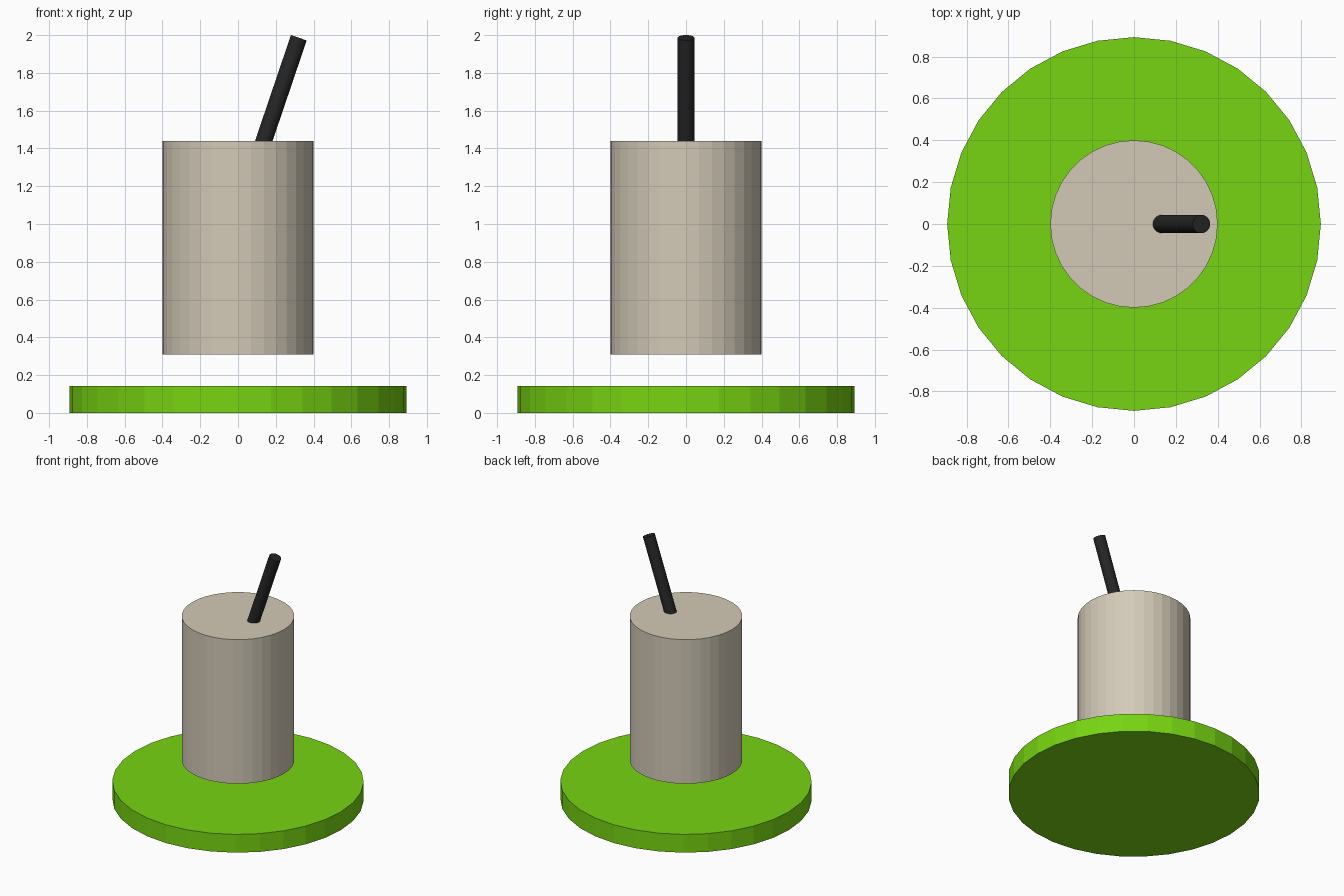
import bpy
from mathutils import Vector

if "Cube" in bpy.data.objects:
    bpy.data.objects.remove(bpy.data.objects["Cube"])


def material(name, rgb):
    m = bpy.data.materials.new(name)
    m.diffuse_color = (*rgb, 1.0)
    m.use_nodes = True
    m.node_tree.nodes["Principled BSDF"].inputs["Base Color"].default_value = m.diffuse_color
    return m


def rod(name, start, end, radius, sides, mat):
    """Flat-shaded capped cylinder between two points."""
    a, b = Vector(start), Vector(end)
    axis = b - a
    bpy.ops.mesh.primitive_cylinder_add(vertices=sides, radius=radius, depth=axis.length,
                                        location=(a + b) / 2)
    obj = bpy.context.object
    obj.name = name
    obj.rotation_euler = (0, axis.angle(Vector((0, 0, 1))), 0)  # tilts only toward +x
    obj.data.materials.append(mat)
    return obj


green = material("bright green", (0.185, 0.66, 0.006))
beige = material("warm beige", (0.65, 0.59, 0.475))
black = material("soft black", (0.019, 0.019, 0.019))

# Round base plate
rod("base_plate", (0, 0, 0), (0, 0, 0.143), 0.893, 32, green)
# Cup body, hovering above the plate
rod("cup", (0, 0, 0.31), (0, 0, 1.44), 0.40, 36, beige)
# Leaning straw, sunk slightly into the cup
rod("straw", (0.118, 0, 1.385), (0.322, 0, 1.986), 0.044, 32, black)
